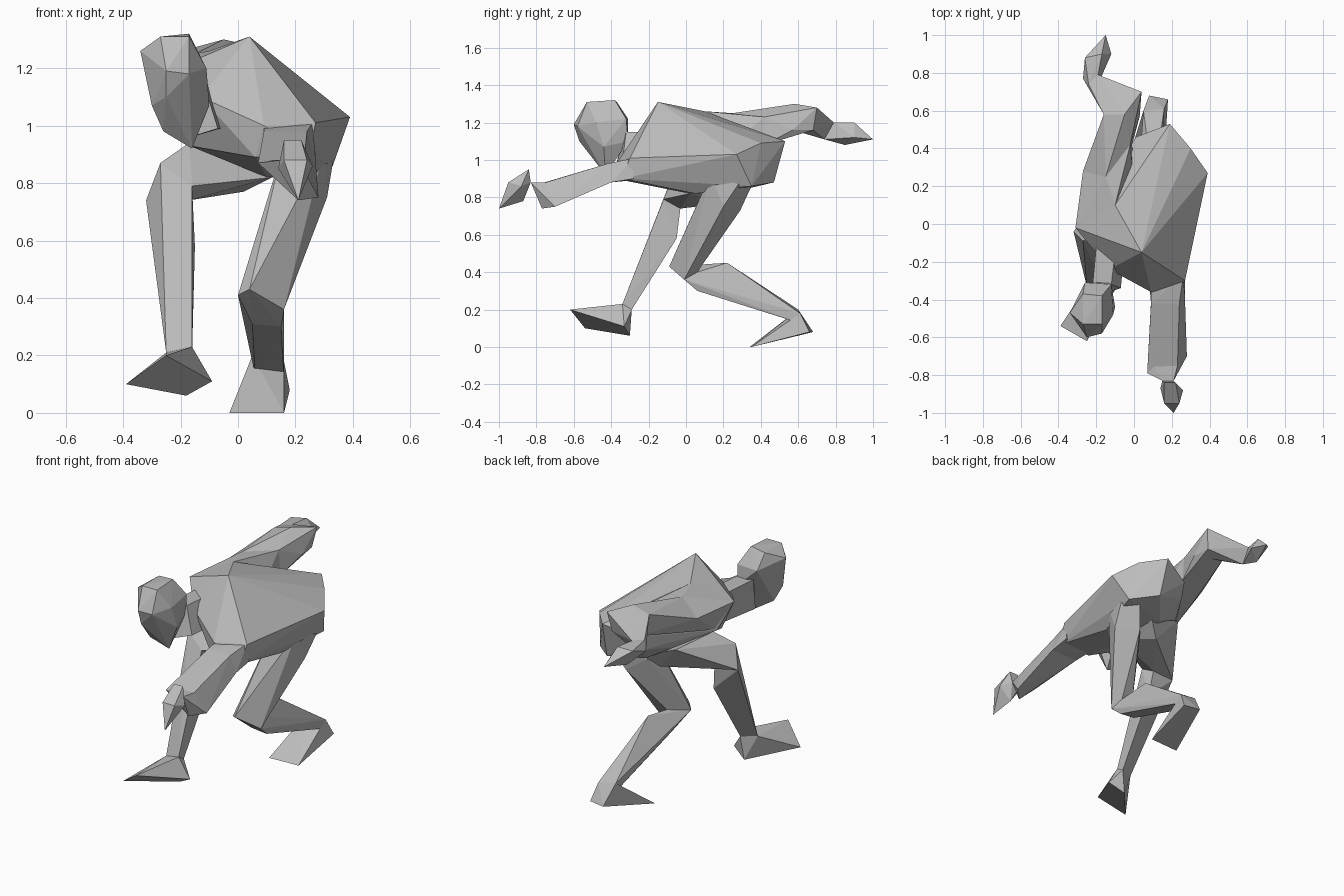
import bpy
import bmesh

default_cube = bpy.data.objects.get("Cube")
if default_cube:
    bpy.data.objects.remove(default_cube, do_unlink=True)

# One plain clay grey for the whole figure
GREY = (.5, .5, .5, 1)
clay = bpy.data.materials.new("clay grey")
clay.use_nodes = True
clay.diffuse_color = GREY
shader = clay.node_tree.nodes["Principled BSDF"]
shader.inputs["Base Color"].default_value = GREY
shader.inputs["Roughness"].default_value = .8


def faceted_part(name, *sections):
    """Stretch a flat-faced skin over the corner points of some cross-sections."""
    mesh = bpy.data.meshes.new(name)
    skin = bmesh.new()
    for section in sections:
        for corner in section:
            skin.verts.new(corner)
    hull = bmesh.ops.convex_hull(skin, input=skin.verts[:])
    unused = set(hull["geom_interior"]) | set(hull["geom_unused"])
    loose = [v for v in unused if isinstance(v, bmesh.types.BMVert) and v.is_valid]
    bmesh.ops.delete(skin, geom=loose, context="VERTS")
    bmesh.ops.recalc_face_normals(skin, faces=skin.faces[:])
    skin.to_mesh(mesh)
    skin.free()
    mesh.materials.append(clay)
    part = bpy.data.objects.new(name, mesh)
    bpy.context.collection.objects.link(part)


def chain(names, joints):
    """Build one faceted part between each pair of neighbouring joint sections."""
    for name, start, end in zip(names, joints, joints[1:]):
        faceted_part(name, start, end)


# Torso, leaning forward and twisted towards its left side
upper_back = [(.04, -.15, 1.31), (-.1, .1, 1.26), (-.31, -.02, 1.16), (-.13, -.24, 1.1)]
chest = [(.27, -.3, 1.01), (.09, -.36, 1), (.25, -.34, .9), (.06, -.33, .89),
         (-.17, -.1, .93), (-.25, .06, 1)]
pelvis = [(.39, .27, 1.03), (.3, .4, 1.09), (.19, .53, 1.1), (.01, .46, 1.04),
          (.33, .35, .86), (.2, .47, .88), (.06, .3, .84), (.1, .02, .82), (.25, .05, .82),
          (-.1, .25, .93), (0, .42, .95)]
faceted_part("torso", upper_back, chest, pelvis)

# Head, bowed forward, with a short neck
crown = [(-.27, -.53, 1.31), (-.17, -.53, 1.31), (-.17, -.38, 1.32), (-.27, -.37, 1.31)]
brow = [(-.34, -.47, 1.26), (-.25, -.6, 1.19), (-.17, -.58, 1.18), (-.11, -.48, 1.2),
        (-.12, -.32, 1.22), (-.26, -.31, 1.22)]
jaw = [(-.3, -.5, 1.07), (-.25, -.57, 1.1), (-.1, -.44, 1.07), (-.13, -.31, 1.1),
       (-.26, -.47, .98), (-.16, -.43, .92)]
nape = [(-.22, -.33, 1.15), (-.12, -.32, 1.15), (-.07, -.34, .99), (-.2, -.38, .95)]
neck_root = [(-.2, -.12, 1.15), (-.1, -.15, 1.15), (-.06, -.24, .99), (-.17, -.12, .96)]
faceted_part("head", crown, brow, jaw)
faceted_part("neck", nape, neck_root)

# Left arm, reaching forward
left_shoulder = [(.09, -.3, 1), (.26, -.28, 1.01), (.27, -.28, .9), (.08, -.3, .89)]
left_elbow = [(.09, -.42, .98), (.24, -.42, .98), (.27, -.4, .88), (.09, -.41, .88)]
left_wrist = [(.09, -.73, .88), (.23, -.75, .88), (.28, -.7, .75), (.21, -.77, .74),
              (.07, -.79, .87)]
left_cuff = [(.15, -.83, .88), (.21, -.83, .88)]
left_knuckles = [(.16, -.84, .95), (.22, -.84, .95), (.26, -.88, .86), (.14, -.87, .85),
                 (.24, -.95, .88), (.16, -.95, .88)]
left_fingertips = [(.21, -1, .74), (.19, -.87, .78)]
chain(["left_upper_arm", "left_forearm", "left_wrist"],
      [left_shoulder, left_elbow, left_wrist, left_cuff])
faceted_part("left_hand", left_cuff, left_knuckles, left_fingertips)

# Right arm, swung back with the elbow bent
right_shoulder = [(-.31, -.02, 1.16), (-.1, .1, 1.26), (-.24, .05, 1), (0, .2, 1.05)]
right_upper_arm = [(-.27, .28, 1.16), (-.15, .25, 1.25), (-.02, .42, 1.23),
                   (-.01, .42, 1.08), (-.2, .28, 1.06)]
right_elbow = [(-.16, .58, 1.27), (-.05, .58, 1.3), (.04, .7, 1.28), (.03, .57, 1.16),
               (.02, .68, 1.16), (-.12, .64, 1.15)]
right_wrist = [(-.27, .77, 1.15), (-.19, .79, 1.2), (-.19, .74, 1.11), (-.24, .74, 1.2)]
right_knuckles = [(-.26, .88, 1.19), (-.17, .9, 1.2), (-.12, .9, 1.12), (-.2, .85, 1.08)]
right_fingertips = [(-.15, 1, 1.11)]
chain(["right_shoulder", "right_upper_arm", "right_forearm"],
      [right_shoulder, right_upper_arm, right_elbow, right_wrist])
faceted_part("right_hand", right_wrist, right_knuckles, right_fingertips)

# Left leg, kneeling low and trailing behind
left_hip = [(.33, .28, .87), (.3, .13, .92), (.15, .12, .9), (.31, .2, .75),
            (.2, .29, .73), (.12, .2, .78), (.25, .35, .86)]
left_knee = [(0, -.05, .41), (.04, -.09, .43), (.16, -.01, .36), (.14, .06, .4), (.04, .02, .36)]
left_calf = [(.1, .22, .45), (.05, .06, .31), (.15, .06, .3)]
left_ankle = [(.05, .6, .2), (.16, .61, .18), (.06, .62, .13), (.16, .63, .12)]
left_heel = [(.18, .66, .08), (.08, .68, .08)]
left_toes = [(-.03, .34, 0), (.16, .35, 0)]
faceted_part("left_thigh", left_hip, left_knee)
faceted_part("left_shin", left_knee, left_calf, left_ankle)
faceted_part("left_foot", left_ankle, left_heel, left_toes)

# Right leg, stepping forward with the toes lifted
right_hip = [(-.17, -.02, .94), (-.11, .26, .92), (.12, .02, .82), (.1, .28, .84),
             (.02, .22, .77)]
right_knee = [(-.32, -.04, .74), (-.27, -.09, .87), (-.16, -.12, .79), (-.17, -.03, .74)]
right_calf = [(-.15, -.05, .58)]
right_ankle = [(-.25, -.33, .21), (-.16, -.34, .23), (-.16, -.29, .2)]
right_heel = [(-.18, -.3, .06), (-.09, -.33, .11)]
right_toes = [(-.25, -.62, .2), (-.39, -.54, .1)]
faceted_part("right_thigh", right_hip, right_knee)
faceted_part("right_shin", right_knee, right_calf, right_ankle)
faceted_part("right_foot", right_ankle, right_heel, right_toes)
